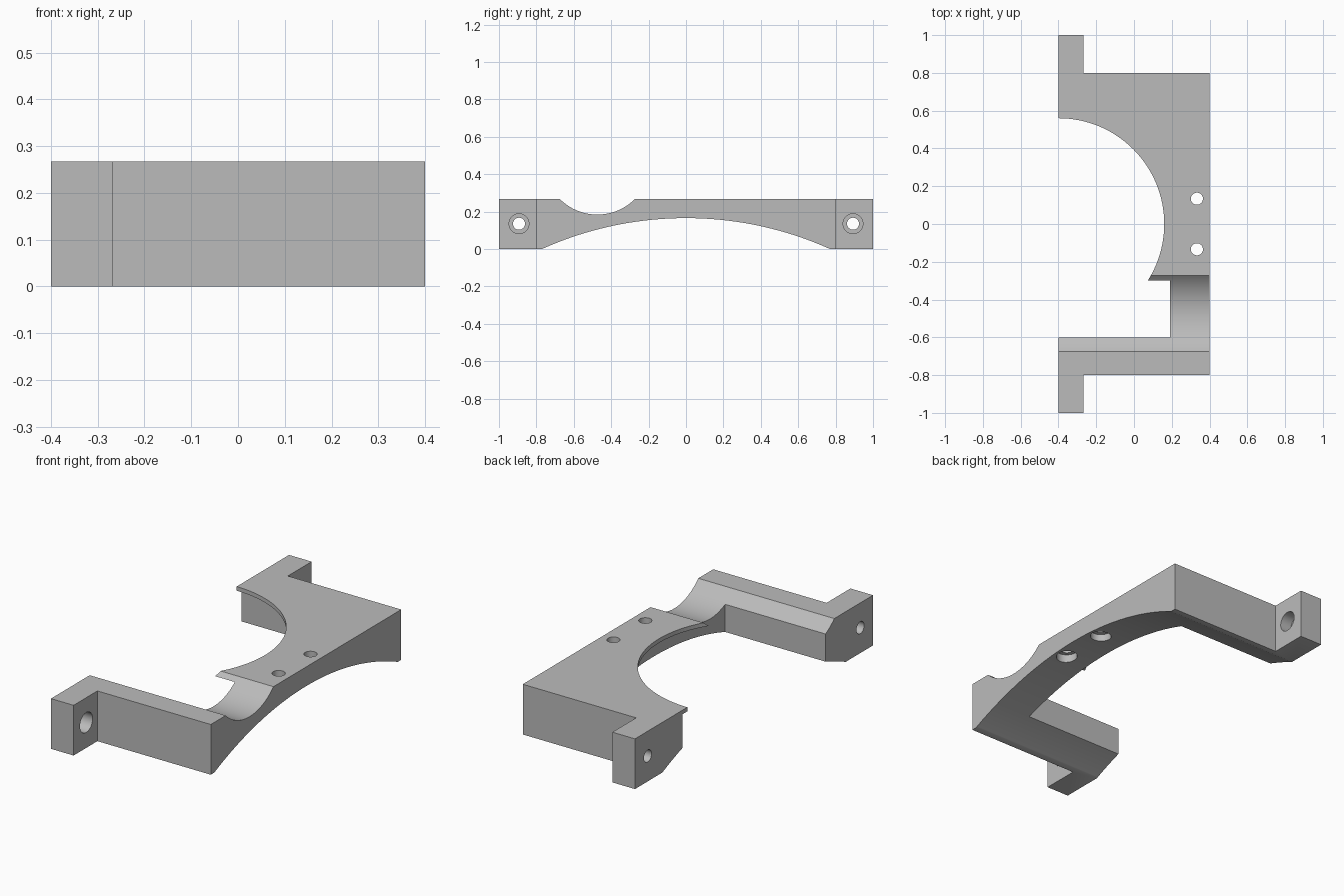
import bpy
import bmesh
import math
from mathutils import Matrix

cube = bpy.data.objects.get("Cube")
if cube:
    bpy.data.objects.remove(cube, do_unlink=True)

# Single plain grey
grey = bpy.data.materials.new("plain grey")
grey.use_nodes = True
colour = (0.5, 0.5, 0.5, 1)
grey.diffuse_color = colour
grey.node_tree.nodes["Principled BSDF"].inputs["Base Color"].default_value = colour

H = 0.267        # bracket height
LIP = 0.022      # thickness of the top lip


def link(name, bm):
    bmesh.ops.recalc_face_normals(bm, faces=bm.faces)
    mesh = bpy.data.meshes.new(name)
    bm.to_mesh(mesh)
    bm.free()
    obj = bpy.data.objects.new(name, mesh)
    bpy.context.collection.objects.link(obj)
    mesh.materials.append(grey)
    return obj


def box(name, x0, x1, y0, y1, z0, z1):
    bm = bmesh.new()
    bmesh.ops.create_cube(bm, size=1)
    bmesh.ops.scale(bm, vec=(x1 - x0, y1 - y0, z1 - z0), verts=bm.verts)
    bmesh.ops.translate(bm, vec=((x0 + x1) / 2, (y0 + y1) / 2, (z0 + z1) / 2), verts=bm.verts)
    return link(name, bm)


def cylinder(name, radius, centre, length, axis, sides=64):
    bm = bmesh.new()
    turn = Matrix.Rotation(math.pi / 2, 4, "Y") if axis == "X" else Matrix()
    bmesh.ops.create_cone(bm, cap_ends=True, segments=sides, radius1=radius, radius2=radius,
                          depth=length, matrix=Matrix.Translation(centre) @ turn)
    return link(name, bm)


# Body outline with a mounting tab at each end
outline = [(0.4, -0.8), (0.4, 0.8), (-0.267, 0.8), (-0.267, 1), (-0.4, 1),
           (-0.4, -1), (-0.267, -1), (-0.267, -0.8)]
bm = bmesh.new()
base = bm.faces.new([bm.verts.new((x, y, 0)) for x, y in outline])
raised = bmesh.ops.extrude_face_region(bm, geom=[base])["geom"]
bmesh.ops.translate(bm, vec=(0, 0, H), verts=[v for v in raised if isinstance(v, bmesh.types.BMVert)])
bracket = link("bracket", bm)

# Pocket under the lip, round opening, underside arch and saddle
cutters = [
    box("pocket_cutter", -0.6, 0.19, -0.6, 0.6, -0.1, H - LIP),
    cylinder("opening_cutter", 0.56, (-0.4, 0, 0.2), 1, "Z", 128),
    cylinder("arch_cutter", 1.879, (0, 0, -1.714), 2, "X", 256),
    cylinder("saddle_cutter", 0.284, (0, -0.474, 0.468), 2, "X", 128),
]

# Counterbored screw holes in the tabs and the bridge
for side, label in ((-1, "front"), (1, "back")):
    y = side * 0.893
    cutters += [
        cylinder(label + "_tab_hole", 0.032, (-0.33, y, 0.135), 0.4, "X"),
        cylinder(label + "_tab_counterbore", 0.053, (-0.233, y, 0.135), 0.2, "X"),
        cylinder(label + "_bridge_hole", 0.032, (0.333, side * 0.134, 0.2), 0.5, "Z"),
        cylinder(label + "_bridge_counterbore", 0.053, (0.333, side * 0.134, 0.1), 0.2, "Z"),
    ]

for cutter in cutters:
    cutter.hide_render = True
    mod = bracket.modifiers.new(cutter.name, "BOOLEAN")
    mod.operation = "DIFFERENCE"
    mod.solver = "EXACT"
    mod.object = cutter

# Apply the cuts, then remove the helpers
bpy.ops.object.select_all(action="DESELECT")
bpy.context.view_layer.objects.active = bracket
bracket.select_set(True)
for cutter in cutters:
    bpy.ops.object.modifier_apply(modifier=cutter.name)
for cutter in cutters:
    bpy.data.objects.remove(cutter, do_unlink=True)
bpy.ops.object.shade_smooth_by_angle(angle=math.radians(25))
